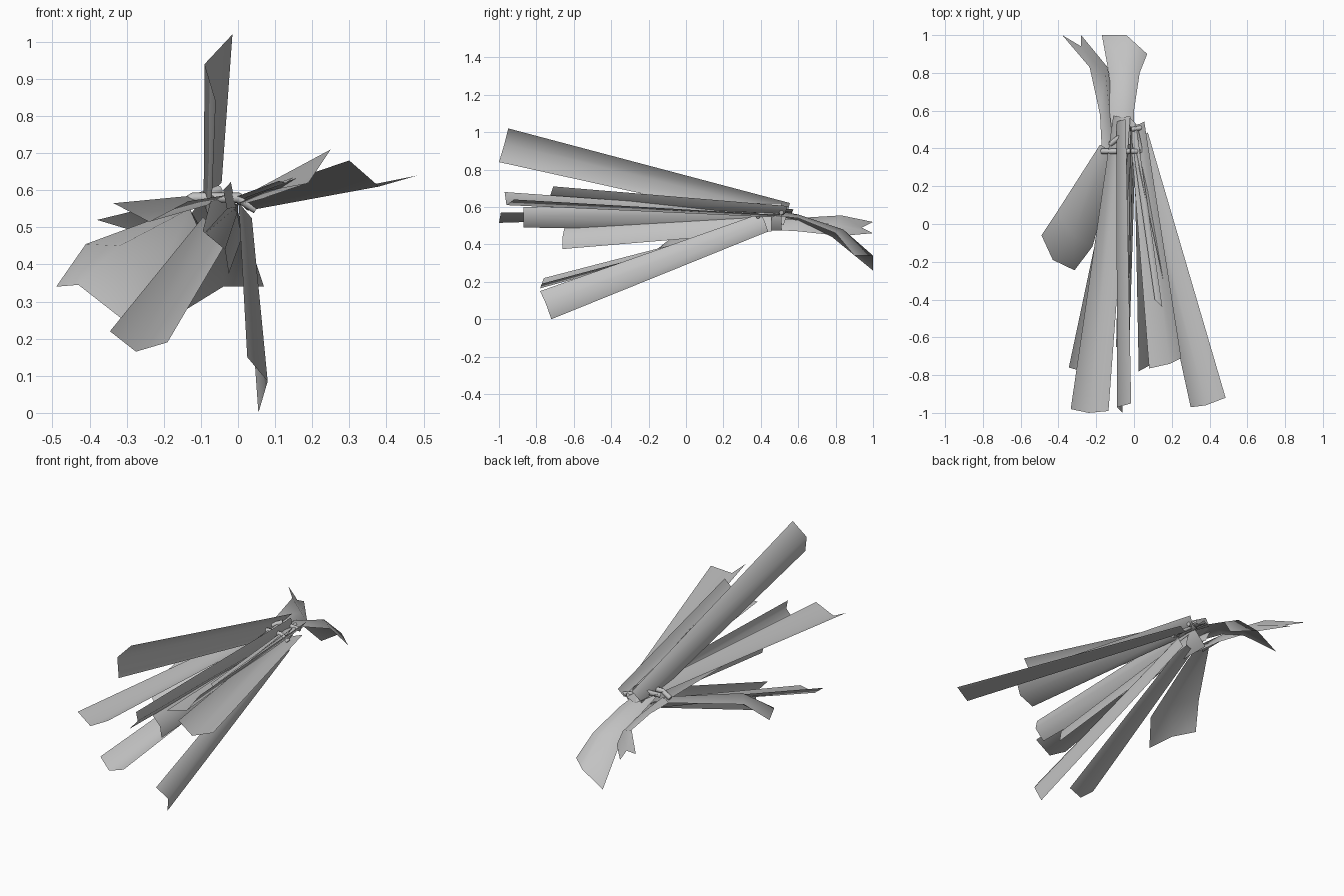
import bpy
from mathutils import Vector

cube = bpy.data.objects.get("Cube")
if cube:
    bpy.data.objects.remove(cube, do_unlink=True)

grey = bpy.data.materials.new("plain grey")
grey.use_nodes = True
grey.diffuse_color = (0.54, 0.54, 0.54, 1)
shader = next(n for n in grey.node_tree.nodes if n.type == 'BSDF_PRINCIPLED')
shader.inputs["Base Color"].default_value = grey.diffuse_color


def add_object(name, data):
    obj = bpy.data.objects.new(name, data)
    data.materials.append(grey)
    bpy.context.scene.collection.objects.link(obj)
    return obj


def loft(name, *sections):
    """Folded strip through three-point cross-sections."""
    verts = [Vector(p) for section in sections for p in section]
    faces = []
    for row in range(len(sections) - 1):
        for col in range(2):
            a = row * 3 + col
            faces.append((a, a + 1, a + 4, a + 3))
    mesh = bpy.data.meshes.new(name)
    mesh.from_pydata(verts, [], faces)
    for poly in mesh.polygons:
        poly.use_smooth = True
    return add_object(name, mesh)


def blade(name, root, taper, left, fold, right):
    """Straight channelled blade, its root a scaled copy of its tip."""
    tip = [Vector(p) for p in (left, fold, right)]
    middle = (tip[0] + tip[1] + tip[2]) / 3
    base = [Vector(root) + (p - middle) * taper for p in tip]
    return loft(name, base, tip)


def cord(name, radius, *points):
    """Round binding cord along a short path."""
    curve = bpy.data.curves.new(name, 'CURVE')
    curve.dimensions = '3D'
    curve.bevel_depth = radius
    curve.bevel_resolution = 2
    curve.use_fill_caps = True
    spline = curve.splines.new('POLY')
    spline.points.add(len(points) - 1)
    for point, co in zip(spline.points, points):
        point.co = (*co, 1)
    return add_object(name, curve)


# Straight blades fanning forward from the knot
blade("upper_blade", (-.07, .54, .565), .65,
      (-.015, -.95, 1.02), (-.09, -.97, .94), (-.06, -1, .84))
blade("outer_left_blade", (.03, .47, .56), .45,
      (.30, -.97, .68), (.38, -.96, .61), (.485, -.92, .64))
blade("inner_left_blade", (.02, .53, .575), .45,
      (.25, -.71, .71), (.19, -.74, .62), (.08, -.765, .60))
blade("lower_blade", (.02, .42, .52), .65,
      (.025, -.78, .15), (.08, -.75, .085), (.055, -.72, 0))
blade("lower_right_blade", (-.05, .42, .51), .6,
      (-.345, -.76, .22), (-.275, -.78, .165), (-.19, -.77, .19))
blade("outer_right_blade", (-.065, .57, .58), .45,
      (-.335, -.98, .565), (-.24, -1, .515), (-.135, -.99, .57))
blade("middle_blade", (-.035, .51, .55), 1.35,
      (-.085, -.87, .49), (-.03, -.87, .55), (-.04, -.87, .6))
blade("middle_lower_blade", (-.02, .46, .535), 1.1,
      (-.025, -.66, .375), (-.035, -.66, .44), (-.095, -.65, .49))
blade("narrow_strip", (-.01, .55, .575), 1,
      (.15, -.44, .635), (.13, -.42, .62), (.11, -.4, .625))

# Broad drooping blade on the right
loft("broad_right_blade",
     [(-.18, .42, .54), (-.13, .39, .55), (-.09, .34, .46)],
     [(-.41, .06, .455), (-.32, -.06, .45), (-.22, -.12, .36)],
     [(-.49, -.06, .34), (-.43, -.19, .345), (-.315, -.245, .255)])

# Bent blades trailing behind the knot
loft("back_blade",
     [(0, .42, .56), (-.05, .42, .59), (-.11, .42, .56)],
     [(0, .6, .54), (-.06, .6, .56), (-.13, .6, .53)],
     [(.03, .8, .46), (-.04, .84, .48), (-.13, .78, .44)],
     [(.07, .9, .34), (-.04, 1, .34), (-.17, 1, .26)])
loft("back_right_blade",
     [(-.17, .38, .53), (-.13, .4, .55), (-.09, .42, .48)],
     [(-.18, .58, .54), (-.13, .6, .53), (-.1, .6, .47)],
     [(-.235, .83, .555), (-.15, .79, .51), (-.14, .83, .445)],
     [(-.38, 1, .52), (-.28, .94, .49), (-.28, 1, .46)])

# Binding cords around the knot
cord("cross_cord", .014, (-.17, .385, .55), (-.12, .385, .58),
     (0, .385, .58), (.05, .385, .55))
cord("slanted_cord", .014, (-.13, .42, .57), (-.05, .48, .6))
cord("side_cord", .012, (-.02, .5, .58), (.04, .51, .57))
cord("long_cord", .012, (.01, .5, .57), (.04, .38, .56))
